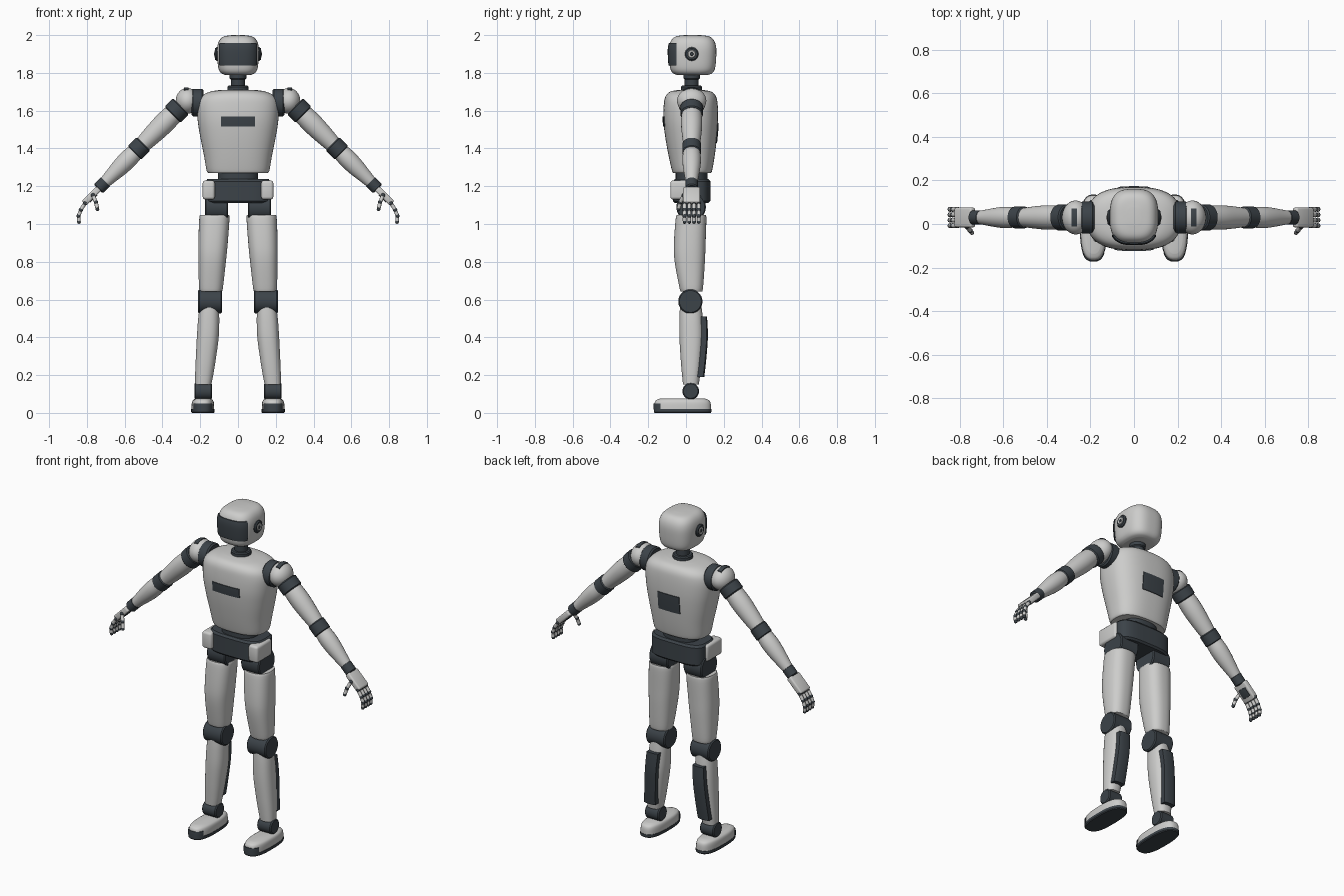
import bpy, bmesh, math
from mathutils import Vector, Matrix

if "Cube" in bpy.data.objects:
    bpy.data.objects.remove(bpy.data.objects["Cube"])


def material(name, rgb):
    m = bpy.data.materials.new(name)
    m.diffuse_color = (*rgb, 1)
    m.use_nodes = True
    m.node_tree.nodes["Principled BSDF"].inputs["Base Color"].default_value = m.diffuse_color
    return m


LIGHT = material("light grey shell", (0.61, 0.61, 0.60))
DARK = material("dark slate joint", (0.045, 0.056, 0.066))
ID = Matrix.Identity(4)


def finish(name, bm, mat, mirror):
    bmesh.ops.recalc_face_normals(bm, faces=bm.faces)
    me = bpy.data.meshes.new(name)
    bm.to_mesh(me)
    bm.free()
    me.materials.append(mat)
    me.polygons.foreach_set("use_smooth", [True] * len(me.polygons))
    me.set_sharp_from_angle(angle=math.radians(38))
    ob = bpy.data.objects.new(name, me)
    bpy.context.collection.objects.link(ob)
    if mirror:
        ob.modifiers.new("mirror", "MIRROR").use_mirror_merge = False
    return ob


def dense(p, k=5):
    """Smooth a list of (z, cx, cy, rx, ry) sections."""
    v = [Vector(q) for q in p]
    out = []
    for i in range(len(v) - 1):
        a, b, c, d = v[max(i - 1, 0)], v[i], v[i + 1], v[min(i + 2, len(v) - 1)]
        for j in range(k):
            t = j / k
            out.append(b + 0.5 * t * ((c - a) + t * ((2 * a - 5 * b + 4 * c - d) + t * (3 * b - 3 * c + d - a))))
    return out + [v[-1]]


def loft(name, rings, mat, M=ID, power=2.0, mirror=True, clips=(), n=36):
    """Skin superellipse sections, then trim by planes (point, outward normal)."""
    bm = bmesh.new()
    loops = []
    for z, cx, cy, rx, ry in rings:
        loop = []
        for i in range(n):
            a = math.tau * (i + 0.5) / n
            c, s = math.cos(a), math.sin(a)
            p = Vector((cx + rx * math.copysign(abs(c) ** (2 / power), c),
                        cy + ry * math.copysign(abs(s) ** (2 / power), s), z))
            loop.append(bm.verts.new(M @ p))
        loops.append(loop)
    for a, b in zip(loops, loops[1:]):
        for i in range(n):
            bm.faces.new((a[i], a[(i + 1) % n], b[(i + 1) % n], b[i]))
    bm.faces.new(loops[0])
    bm.faces.new(loops[-1])
    for co, no in clips:
        geom = bm.verts[:] + bm.edges[:] + bm.faces[:]
        r = bmesh.ops.bisect_plane(bm, geom=geom, plane_co=co, plane_no=no, clear_outer=True)
        cut = [e for e in r["geom_cut"] if isinstance(e, bmesh.types.BMEdge)]
        bmesh.ops.holes_fill(bm, edges=cut, sides=0)
    return finish(name, bm, mat, mirror)


def patch(name, prof, z0, z1, off, clips, power, mirror=True, steps=14):
    """Dark plate that follows a lofted body at a small offset."""
    d = dense(prof)
    if d[0][0] > d[-1][0]:
        d.reverse()
    rings = []
    for i in range(steps + 1):
        z = z0 + (z1 - z0) * i / steps
        for a, b in zip(d, d[1:]):
            if a[0] <= z <= b[0]:
                q = a.lerp(b, (z - a[0]) / max(b[0] - a[0], 1e-6))
                rings.append((z, q[1], q[2], q[3] + off, q[4] + off))
                break
    return loft(name, rings, DARK, power=power, mirror=mirror, clips=clips, n=72)


def box(name, lo, hi, mat, bevel=0.01, M=ID, mirror=True):
    lo, hi = Vector(lo), Vector(hi)
    bm = bmesh.new()
    bmesh.ops.create_cube(bm, size=1)
    for v in bm.verts:
        v.co = (lo + hi) / 2 + v.co * (hi - lo)
    bmesh.ops.bevel(bm, geom=bm.edges[:], offset=bevel, segments=3, profile=0.5, affect="EDGES")
    bm.transform(M)
    return finish(name, bm, mat, mirror)


def frame(a, b):
    a, d = Vector(a), (Vector(b) - Vector(a)).normalized()
    return Matrix.Translation(a) @ d.to_track_quat("Z", "Y").to_matrix().to_4x4()


def rod(name, a, b, r, mat, mirror=True, c=0.006, n=36):
    """Cylinder with chamfered rims between two points."""
    L = (Vector(b) - Vector(a)).length
    rings = [(0, 0, 0, r - c, r - c), (c, 0, 0, r, r), (L - c, 0, 0, r, r), (L, 0, 0, r - c, r - c)]
    return loft(name, rings, mat, frame(a, b), mirror=mirror, n=n)


def ball(name, c, r, mat, n=32, k=16, grow=0, clips=()):
    rings = []
    for i in range(k + 1):
        a = math.pi * (0.015 + 0.97 * i / k)
        s = math.sin(a)
        rings.append((c[2] - (r[2] + grow) * math.cos(a), c[0], c[1], (r[0] + grow) * s, (r[1] + grow) * s))
    return loft(name, rings, mat, n=n, clips=clips)


# Head, visor, ears
HEAD = [(1.79, 0, .035, .07, .085), (1.80, 0, .035, .091, .106), (1.825, 0, .035, .104, .119),
        (1.88, 0, .035, .11, .125), (1.935, 0, .035, .11, .125), (1.972, 0, .035, .099, .113),
        (1.993, 0, .035, .074, .088), (2.0, 0, .035, .03, .04)]
loft("head", dense(HEAD), LIGHT, power=2.9, mirror=False, n=56)
patch("visor", HEAD, 1.84, 1.957, .006,
      [((0, -.05, 0), (0, 1, 0)), ((.101, 0, 0), (1, 0, 0)), ((-.101, 0, 0), (-1, 0, 0))], 2.9, False)
rod("ear_ring", (.10, .03, 1.9), (.121, .03, 1.9), .036, DARK)
rod("ear_disc", (.10, .03, 1.9), (.124, .03, 1.9), .021, LIGHT, c=.003)
rod("ear_hub", (.10, .03, 1.9), (.126, .03, 1.9), .01, DARK, c=.002)

# Neck
rod("neck", (0, .03, 1.69), (0, .03, 1.80), .037, DARK, False)
rod("neck_collar", (0, .03, 1.69), (0, .03, 1.732), .056, DARK, False)
rod("neck_top_ring", (0, .03, 1.765), (0, .03, 1.80), .044, DARK, False)

# Torso with front and back plates
TORSO = [(1.27, 0, .032, .158, .10), (1.285, 0, .032, .167, .107), (1.36, 0, .03, .18, .122),
         (1.46, 0, .027, .2, .137), (1.55, 0, .025, .214, .145), (1.63, 0, .025, .216, .143),
         (1.675, 0, .025, .197, .134), (1.70, 0, .025, .15, .11), (1.71, 0, .025, .09, .065)]
loft("torso", dense(TORSO), LIGHT, power=2.6, mirror=False, n=56)
for nm, s, w, z0, z1 in (("chest_plate", 1, .09, 1.515, 1.57), ("back_plate", -1, .072, 1.43, 1.535)):
    patch(nm, TORSO, z0, z1, .004,
          [((0, 0, 0), (0, s, 0)), ((w, 0, 0), (1, 0, 0)), ((-w, 0, 0), (-1, 0, 0))], 2.6, False)

# Waist, pelvis, hip pods
loft("waist", [(1.22, 0, .03, .107, .085), (1.285, 0, .03, .107, .085)], DARK, power=2.5, mirror=False)
loft("pelvis", [(1.112, 0, .03, .165, .09), (1.122, 0, .03, .174, .1), (1.225, 0, .03, .174, .1),
                (1.237, 0, .03, .163, .09)], DARK, power=3.6, mirror=False, n=56)
box("hip_pod", (.123, -.083, 1.13), (.187, .062, 1.23), LIGHT, .014)
rod("hip_joint", (.053, .027, 1.09), (.176, .027, 1.09), .078, DARK)

# Legs
THIGH = [(1.045, .125, .028, .072, .072), (1.033, .125, .027, .08, .081), (.9, .132, .02, .078, .084),
         (.8, .137, .02, .073, .08), (.66, .143, .028, .063, .062), (.642, .143, .028, .055, .054)]
loft("thigh", dense(THIGH), LIGHT, power=2.5)
rod("knee", (.084, .023, .59), (.211, .023, .59), .064, DARK)
SHIN = [(.565, .152, .025, .05, .057), (.5, .155, .027, .056, .062), (.4, .16, .029, .058, .064),
        (.28, .171, .028, .053, .056), (.2, .179, .027, .048, .048), (.15, .184, .026, .043, .042)]
loft("shin", dense(SHIN), LIGHT, power=2.4)
patch("calf_plate", SHIN, .19, .51, .023,
      [((0, .06, 0), (0, -1, 0)), ((.199, 0, .4), (1, 0, .085)), ((.125, 0, .4), (-1, 0, -.085))], 2.4)
rod("ankle", (.138, .025, .115), (.231, .025, .115), .044, DARK)

# Feet
FOOT = [(.018, .186, -.018, .06, .151), (.05, .186, -.018, .059, .149),
        (.067, .186, -.018, .053, .14), (.076, .186, -.018, .038, .118)]
loft("foot", dense(FOOT), LIGHT, power=2.7)
loft("sole", [(0, .186, -.018, .058, .149), (.005, .186, -.018, .062, .153), (.02, .186, -.018, .062, .153)],
     DARK, power=2.7)
patch("toe_bumper", FOOT, .019, .05, .004, [((0, -.135, 0), (0, 1, 0))], 2.7)

# Shoulders
rod("shoulder_disc", (.182, .03, 1.643), (.246, .03, 1.643), .073, DARK, c=.008)
CAP = ((.268, .03, 1.652), (.062, .078, .068))
ball("shoulder_cap", *CAP, LIGHT)
ball("shoulder_slot", *CAP, DARK, grow=.004,
     clips=[((0, 0, 1.67), (0, 0, -1)), ((.287, 0, 0), (1, 0, 0)), ((.262, 0, 0), (-1, 0, 0)),
            ((0, .072, 0), (0, 1, 0)), ((0, -.012, 0), (0, -1, 0))])

# Arms: local z runs down the arm, local x faces the palm side
q = math.sqrt(0.5)
ARM = Matrix(((-q, 0, q, .27), (0, 1, 0, .03), (-q, 0, -q, 1.655), (0, 0, 0, 1)))


def arm_part(name, mat, *tr):
    loft(name, dense([(t, 0, 0, r, r) for t, r in tr], 4), mat, ARM)


def arm_band(name, t0, t1, r):
    rod(name, ARM @ Vector((0, 0, t0)), ARM @ Vector((0, 0, t1)), r, DARK)


arm_band("upper_arm_band", .045, .108, .06)
arm_part("upper_arm", LIGHT, (.1, .05), (.115, .054), (.18, .056), (.26, .051), (.33, .044))
arm_band("elbow_band", .325, .395, .05)
arm_part("forearm", LIGHT, (.39, .045), (.44, .049), (.5, .046), (.57, .037), (.615, .031))
arm_band("wrist_band", .605, .665, .033)

# Hands
box("palm", (-.017, -.045, .66), (.017, .045, .772), LIGHT, .009, ARM)
box("palm_plate", (.014, -.028, .69), (.02, .028, .745), DARK, .002, ARM)


def digit(name, pts, r):
    pts = [Vector(p) for p in pts]
    for i, (a, b) in enumerate(zip(pts, pts[1:])):
        ball(f"{name}_joint_{i}", a, (r * 1.15,) * 3, DARK, 12, 8)
        d = (b - a).normalized() * r * 0.55
        rod(f"{name}_segment_{i}", a + d, b - d * 0.5, r, LIGHT, c=.003, n=12)
    ball(f"{name}_tip", pts[-1], (r,) * 3, DARK, 12, 8)


for k in range(4):
    y = .03 + (k - 1.5) * .025
    digit(f"finger_{k}", [(.81, y, 1.11), (.832, y, 1.075), (.844, y, 1.043), (.842, y, 1.011)], .0102)
digit("thumb", [(.768, -.012, 1.152), (.752, -.03, 1.115), (.744, -.04, 1.078)], .0102)
